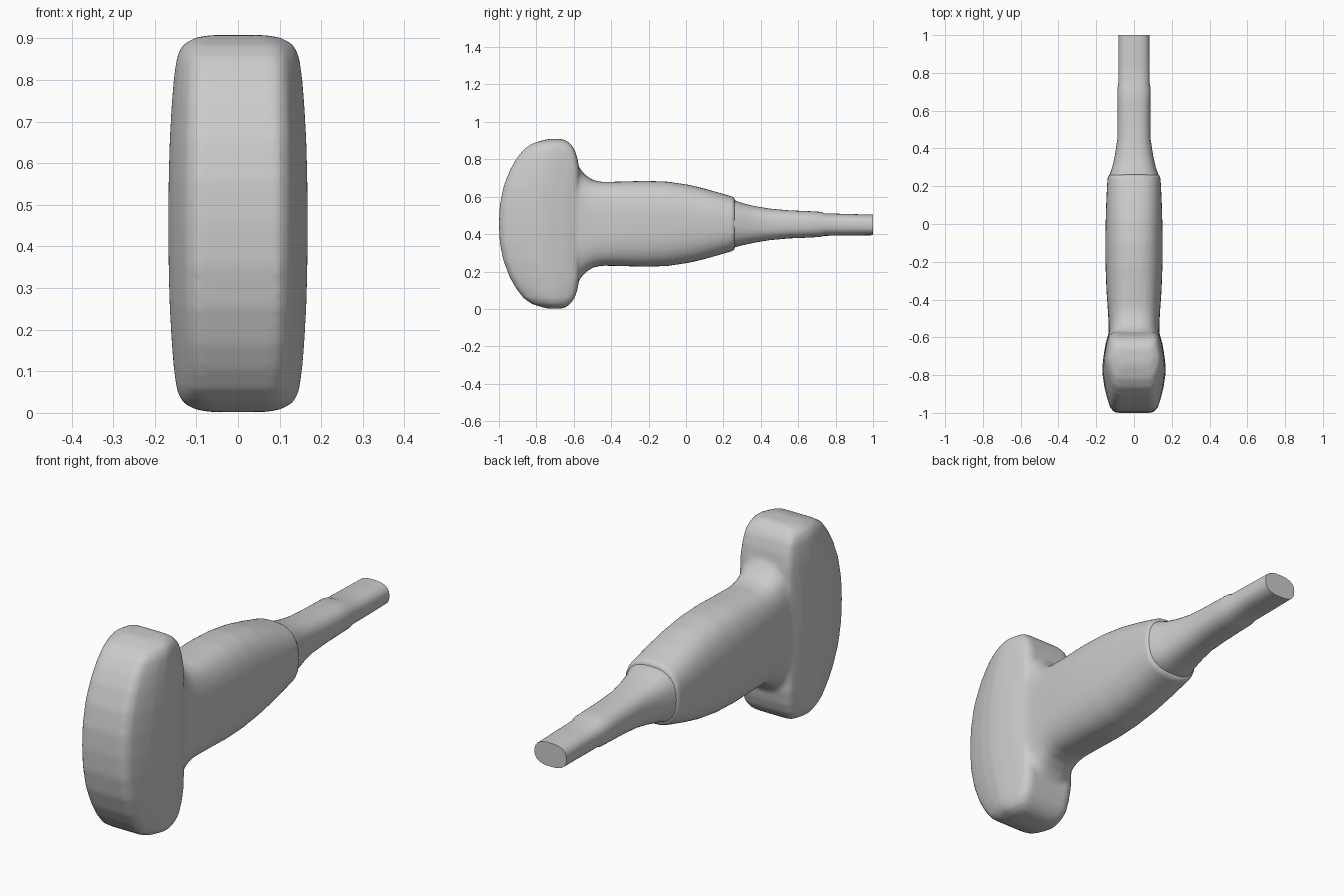
import bpy, bmesh, math

old = bpy.data.objects.get("Cube")
if old:
    bpy.data.objects.remove(old, do_unlink=True)

grey = bpy.data.materials.new("plain_grey")
grey.use_nodes = True
grey.diffuse_color = (0.6, 0.6, 0.6, 1)
grey.node_tree.nodes["Principled BSDF"].inputs["Base Color"].default_value = (0.6, 0.6, 0.6, 1)

MID = 0.455  # height of the long axis


def loft(bm, rings):
    """Skin a list of closed point rings and cap both ends."""
    loops = [[bm.verts.new(p) for p in ring] for ring in rings]
    faces = [bm.faces.new(loops[0]), bm.faces.new(loops[-1])]
    for a, b in zip(loops, loops[1:]):
        n = len(a)
        for i in range(n):
            faces.append(bm.faces.new((a[i], a[(i + 1) % n], b[(i + 1) % n], b[i])))
    bmesh.ops.recalc_face_normals(bm, faces=faces)


def oval(y, half_x, half_z, power, mid=MID, n=40):
    """Rounded cross-section square to the long axis."""
    ring = []
    for i in range(n):
        c, s = math.cos(math.tau * i / n), math.sin(math.tau * i / n)
        ring.append((half_x * math.copysign(abs(c) ** (2 / power), c), y,
                     mid + half_z * math.copysign(abs(s) ** (2 / power), s)))
    return ring


def finish(name, bm):
    mesh = bpy.data.meshes.new(name)
    bm.to_mesh(mesh)
    bm.free()
    obj = bpy.data.objects.new(name, mesh)
    bpy.context.collection.objects.link(obj)
    mesh.materials.append(grey)
    return obj


def shade(obj, degrees):
    bpy.ops.object.select_all(action="DESELECT")
    obj.select_set(True)
    bpy.context.view_layer.objects.active = obj
    bpy.ops.object.shade_smooth_by_angle(angle=math.radians(degrees))


# Head: stacked plan sections with a chamfered, bowed striking face
# (distance from middle, front y, back y, width scale)
levels = [(0, -1, -0.57, 1), (0.1, -0.995, -0.57, 0.995), (0.2, -0.975, -0.57, 0.98),
          (0.29, -0.94, -0.57, 0.95), (0.35, -0.905, -0.58, 0.92),
          (0.4, -0.865, -0.597, 0.88), (0.43, -0.82, -0.62, 0.8),
          (0.447, -0.765, -0.645, 0.62), (0.453, -0.74, -0.66, 0.4)]
levels = [(-d, f, b, w) for d, f, b, w in levels[:0:-1]] + levels

# Right half of one plan section: (half width, share of depth from the front)
plan = [(0.1, 0), (0.125, 0.06), (0.142, 0.18), (0.157, 0.32), (0.168, 0.5),
        (0.165, 0.64), (0.152, 0.84), (0.137, 0.96), (0.11, 1)]
plan = plan + [(-x, t) for x, t in reversed(plan)]

bm = bmesh.new()
loft(bm, [[(x * w, f + (b - f) * t, MID + d) for x, t in plan] for d, f, b, w in levels])

# Barrel: flares into the back of the head
loft(bm, [oval(*s) for s in [
    (-0.7, 0.13, 0.36, 3), (-0.6, 0.134, 0.34, 3), (-0.57, 0.134, 0.3, 3),
    (-0.54, 0.134, 0.262, 3), (-0.5, 0.136, 0.235, 3), (-0.45, 0.139, 0.224, 3),
    (-0.35, 0.146, 0.226, 2.8), (-0.22, 0.151, 0.23, 2.7), (-0.1, 0.152, 0.226, 2.6),
    (0.02, 0.15, 0.208, 2.6), (0.12, 0.147, 0.183, 2.6), (0.2, 0.143, 0.16, 2.6),
    (0.262, 0.139, 0.142, 2.6)]])
body = finish("head_and_barrel", bm)

# Fuse the head and barrel into one soft skin
remesh = body.modifiers.new("fuse", "REMESH")
remesh.mode = "VOXEL"
remesh.voxel_size = 0.011
remesh.use_smooth_shade = True
soften = body.modifiers.new("soften", "SMOOTH")
soften.factor = 0.5
soften.iterations = 6

# Handle: tapers out of the barrel, with a small step before the flat end
bm = bmesh.new()
loft(bm, [oval(*s) for s in [
    (0.2, 0.14, 0.13, 2.6, 0.455), (0.26, 0.13, 0.126, 2.6, 0.455),
    (0.3, 0.115, 0.113, 2.6, 0.453), (0.37, 0.1, 0.097, 2.6, 0.452),
    (0.45, 0.088, 0.084, 2.6, 0.452), (0.55, 0.087, 0.075, 2.6, 0.452),
    (0.65, 0.087, 0.071, 2.6, 0.452), (0.72, 0.088, 0.067, 2.6, 0.452),
    (0.742, 0.083, 0.06, 2.6, 0.451), (0.85, 0.083, 0.058, 2.6, 0.45),
    (1, 0.082, 0.055, 2.6, 0.449)]])
handle = finish("handle", bm)
shade(handle, 40)
